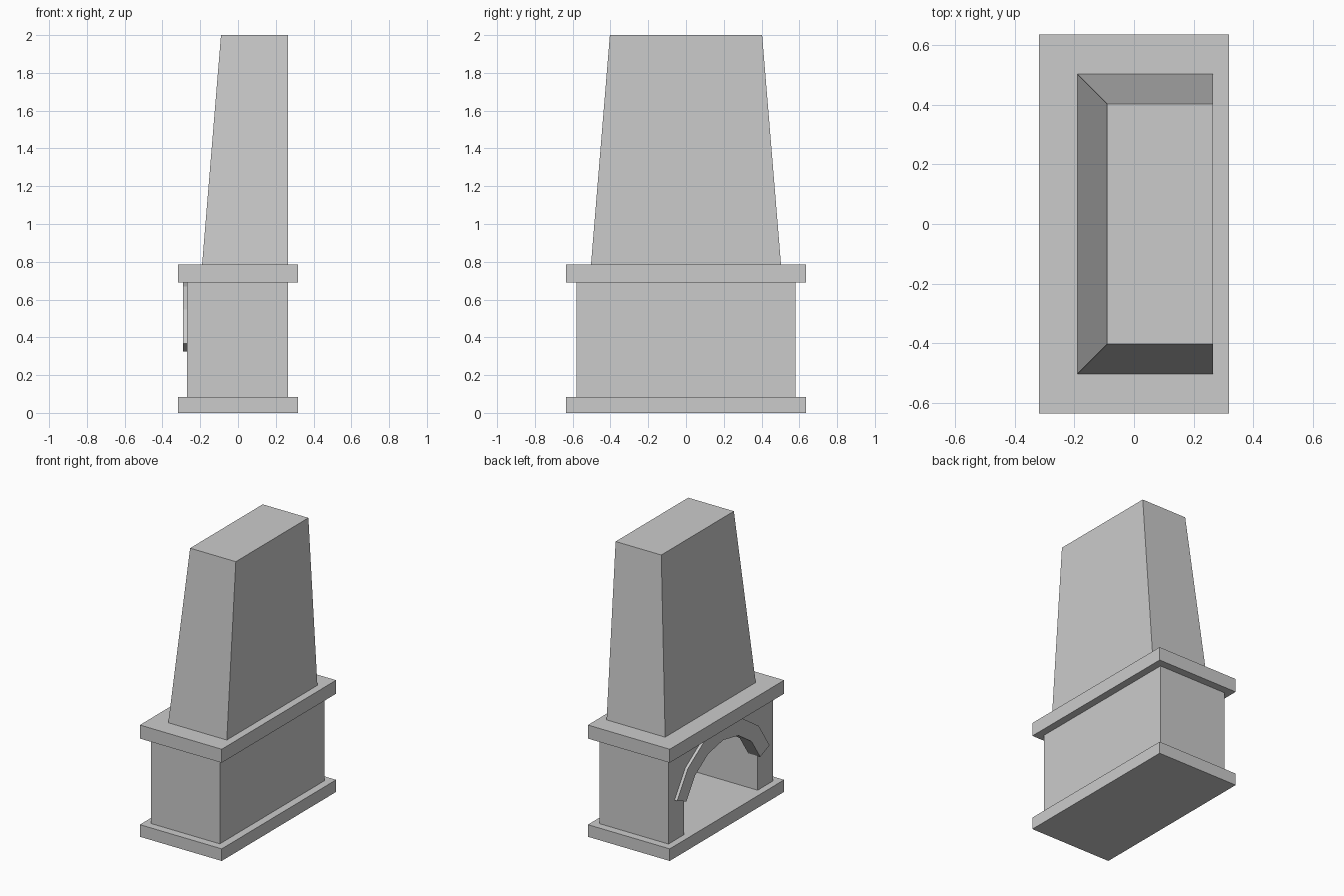
import bpy
import bmesh
from math import sin, cos, radians
from mathutils import Vector

cube = bpy.data.objects.get("Cube")
if cube:
    bpy.data.objects.remove(cube, do_unlink=True)

stone = bpy.data.materials.new("grey_stone")
stone.use_nodes = True
colour = (0.6, 0.6, 0.6, 1)
stone.diffuse_color = colour
stone.node_tree.nodes["Principled BSDF"].inputs["Base Color"].default_value = colour


def loft(name, start, end):
    """Closed solid between two matching rings of points."""
    bm = bmesh.new()
    a = [bm.verts.new(p) for p in start]
    b = [bm.verts.new(p) for p in end]
    bm.faces.new(a)
    bm.faces.new(b)
    for i in range(len(a)):
        j = (i + 1) % len(a)
        bm.faces.new((a[i], a[j], b[j], b[i]))
    bmesh.ops.recalc_face_normals(bm, faces=bm.faces)
    mesh = bpy.data.meshes.new(name)
    bm.to_mesh(mesh)
    bm.free()
    mesh.materials.append(stone)
    obj = bpy.data.objects.new(name, mesh)
    bpy.context.collection.objects.link(obj)
    return obj


def plan_prism(name, plan, z0, z1):
    return loft(name, [(x, y, z0) for x, y in plan], [(x, y, z1) for x, y in plan])


def wall_prism(name, outline, x0, x1):
    return loft(name, [(x0, y, z) for y, z in outline], [(x1, y, z) for y, z in outline])


def rect(x0, x1, y):
    return [(x0, -y), (x1, -y), (x1, y), (x0, y)]


def arc(radius, segments=6, half_angle=radians(67.7), centre=0.157):
    angles = [half_angle * (2 * i / segments - 1) for i in range(segments + 1)]
    return [(radius * sin(t), centre + radius * cos(t)) for t in angles]


BASE, SHELF, SHELF_TOP = 0.085, 0.69, 0.785
FRONT, BACK = -0.27, 0.265
inner, outer = arc(0.443), arc(0.555)
side = inner[-1][0]

# Hearth slab and mantel shelf
plan_prism("hearth_slab", rect(-0.318, 0.318, 0.635), 0, BASE)
plan_prism("mantel_shelf", rect(-0.318, 0.318, 0.635), SHELF, SHELF_TOP)

# Side and rear walls around the open firebox
plan_prism("firebox_walls", [
    (FRONT, -0.58), (BACK, -0.58), (BACK, 0.58), (FRONT, 0.58),
    (FRONT, side), (0.2, side), (0.2, -side), (FRONT, -side)], BASE, SHELF)

# Panel above the arched opening, with a raised arch trim
wall_prism("arch_panel", inner + [(side, SHELF), (-side, SHELF)], FRONT, -0.197)
wall_prism("arch_trim", inner + outer[::-1], -0.29, FRONT)

# Tapered chimney hood, upright on its wall side
loft("chimney_hood",
     [(x, y, SHELF_TOP) for x, y in rect(-0.19, BACK, 0.503)],
     [(x, y, 2) for x, y in rect(-0.09, BACK, 0.403)])
